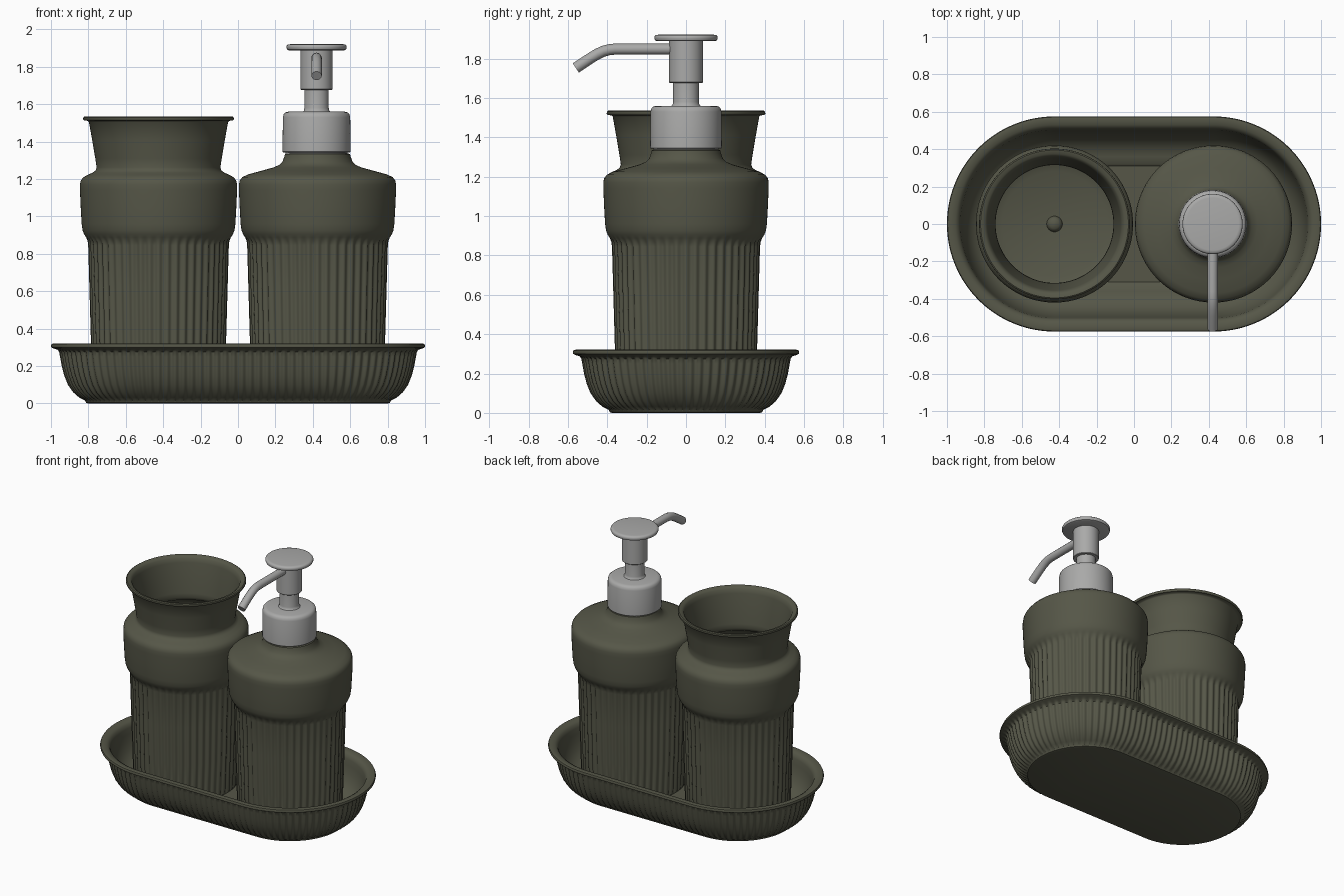
import bpy, bmesh, math

def material(name, rgb):
    m = bpy.data.materials.new(name)
    m.diffuse_color = (*rgb, 1)
    return m

OLIVE = material("olive_ceramic", (0.092, 0.094, 0.064))
GREY = material("grey_metal", (0.40, 0.40, 0.395))

def finish(ob, mat, angle=42):
    ob.data.materials.append(mat)
    bpy.ops.object.select_all(action='DESELECT')
    ob.select_set(True)
    bpy.context.view_layer.objects.active = ob
    bpy.ops.object.shade_smooth_by_angle(angle=math.radians(angle))

def outline(arc, straight, half):
    """Samples (centre x, normal angle) around a stadium; half=0 gives a circle."""
    pts = []
    for side in (0, 1):
        s = 1 if side == 0 else -1
        for k in range(arc):
            pts.append((s * half, -math.pi / 2 + side * math.pi + math.pi * k / arc))
        for k in range(straight):
            pts.append((s * half * (1 - 2 * k / straight), math.pi / 2 + side * math.pi))
    return pts

def sweep(name, profile, mat, x=0, arc=32, straight=0, half=0, per=8):
    """Carry a profile of (radius, z[, rib depth]) around the outline."""
    bm = bmesh.new()
    path = outline(arc, straight, half)
    rings = []
    for r, z, *amp in profile:
        a = amp[0] if amp else 0
        ring = []
        for k, (cx, t) in enumerate(path):
            rr = r - a * (1 - math.cos(2 * math.pi * k / per))
            ring.append(bm.verts.new((x + cx + rr * math.cos(t), rr * math.sin(t), z)))
        rings.append(ring)
    n = len(path)
    for a, b in zip(rings, rings[1:]):
        for k in range(n):
            j = (k + 1) % n
            bm.faces.new((a[k], a[j], b[j], b[k]))
    bm.faces.new(rings[0][::-1])
    bm.faces.new(rings[-1])
    me = bpy.data.meshes.new(name)
    bm.to_mesh(me)
    bm.free()
    ob = bpy.data.objects.new(name, me)
    bpy.context.collection.objects.link(ob)
    finish(ob, mat)
    return ob

# Oval tray with ribbed outside and rolled rim
R = 0.006
tray = [(0.375, 0), (0.388, 0.004), (0.392, 0.015), (0.425, 0.032, R), (0.457, 0.06, R),
        (0.485, 0.10, R), (0.505, 0.15, R), (0.518, 0.20, R), (0.527, 0.25, R),
        (0.532, 0.275, R), (0.54, 0.288), (0.562, 0.294), (0.573, 0.300), (0.575, 0.309),
        (0.571, 0.318), (0.56, 0.321), (0.53, 0.316), (0.512, 0.305), (0.503, 0.28),
        (0.497, 0.24), (0.487, 0.19), (0.468, 0.14), (0.44, 0.098), (0.40, 0.07),
        (0.36, 0.058), (0.32, 0.055), (0.31, 0.045)]
sweep("tray", tray, OLIVE, arc=35 * 8, straight=19 * 8, half=0.425)

# Ribbed body shared by the tumbler and the bottle
body = [(0.335, 0.045), (0.345, 0.05), (0.352, 0.065, R), (0.361, 0.32, R), (0.369, 0.6, R),
        (0.376, 0.845, R), (0.379, 0.868, R * 0.6), (0.387, 0.888), (0.398, 0.905),
        (0.406, 0.925), (0.411, 0.96), (0.416, 1.05), (0.420, 1.14), (0.420, 1.17)]

tumbler = body + [(0.416, 1.19), (0.403, 1.208), (0.38, 1.222), (0.352, 1.234), (0.337, 1.245),
                  (0.331, 1.262), (0.338, 1.31), (0.355, 1.41), (0.372, 1.505), (0.378, 1.511),
                  (0.398, 1.513), (0.403, 1.52), (0.402, 1.53), (0.395, 1.535), (0.375, 1.531),
                  (0.362, 1.52), (0.354, 1.49), (0.335, 1.38), (0.318, 1.28), (0.315, 1.25),
                  (0.325, 1.228), (0.37, 1.205), (0.394, 1.18), (0.398, 1.15), (0.39, 0.95),
                  (0.375, 0.91), (0.35, 0.87), (0.332, 0.15), (0.318, 0.10), (0.28, 0.085),
                  (0.042, 0.075), (0.038, 0.09), (0.025, 0.102), (0.004, 0.106)]
sweep("tumbler", tumbler, OLIVE, x=-0.425, arc=24 * 8)

bottle = body + [(0.416, 1.192), (0.402, 1.210), (0.37, 1.225), (0.30, 1.244), (0.235, 1.262),
                 (0.205, 1.275), (0.187, 1.293), (0.178, 1.318), (0.174, 1.333), (0.165, 1.337),
                 (0.15, 1.337)]
sweep("bottle", bottle, OLIVE, x=0.425, arc=24 * 8)

# Pump: collar, stem, sleeve and press disc
PX = 0.42
sweep("pump_neck", [(0.165, 1.33), (0.165, 1.35)], GREY, x=PX)
sweep("pump_collar", [(0.178, 1.342), (0.182, 1.346), (0.180, 1.53), (0.176, 1.547),
                      (0.166, 1.556), (0.15, 1.56)], GREY, x=PX)
sweep("pump_stem", [(0.078, 1.555), (0.068, 1.565), (0.065, 1.58), (0.065, 1.69)], GREY, x=PX)
sweep("pump_sleeve", [(0.083, 1.677), (0.086, 1.68), (0.086, 1.895)], GREY, x=PX)
sweep("press_disc", [(0.148, 1.888), (0.157, 1.892), (0.161, 1.902), (0.160, 1.912),
                     (0.153, 1.919), (0.14, 1.921)], GREY, x=PX)

# Bent spout tube
cu = bpy.data.curves.new("spout", 'CURVE')
cu.dimensions = '3D'
cu.bevel_depth = 0.028
cu.bevel_resolution = 4
cu.use_fill_caps = True
path = [(-0.05, 1.848), (-0.36, 1.848), (-0.39, 1.845), (-0.42, 1.837), (-0.45, 1.823),
        (-0.48, 1.805), (-0.56, 1.752)]
sp = cu.splines.new('POLY')
sp.points.add(len(path) - 1)
for p, (y, z) in zip(sp.points, path):
    p.co = (PX, y, z, 1)
spout = bpy.data.objects.new("spout", cu)
bpy.context.collection.objects.link(spout)
bpy.ops.object.select_all(action='DESELECT')
spout.select_set(True)
bpy.context.view_layer.objects.active = spout
bpy.ops.object.convert(target='MESH')
finish(bpy.context.view_layer.objects.active, GREY)
